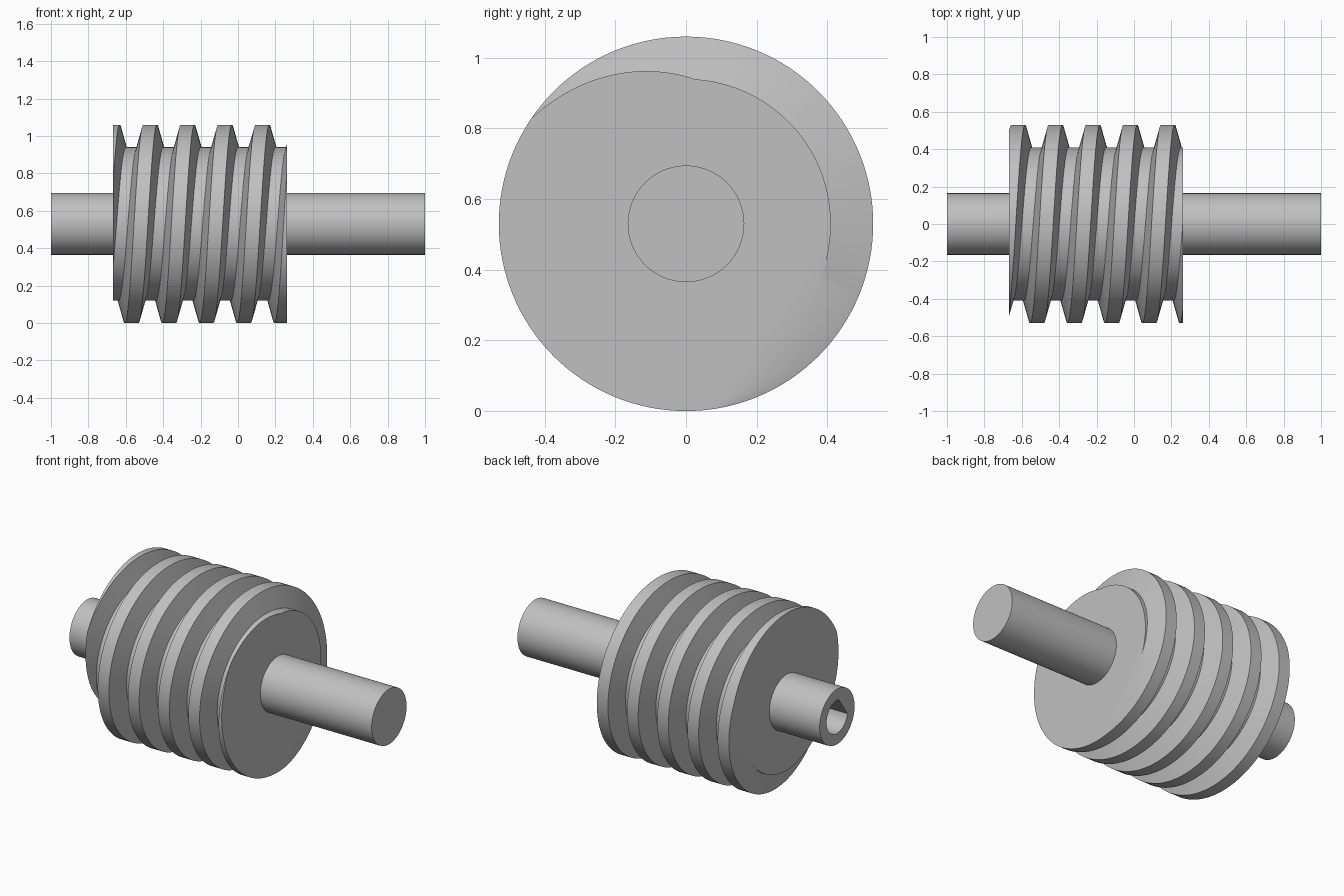
import bpy
import bmesh
from math import sin, cos, pi, radians, acos
from mathutils import Vector

if "Cube" in bpy.data.objects:
    bpy.data.objects.remove(bpy.data.objects["Cube"])

AXIS_Z = 0.53           # height of the rotation axis
TIP, ROOT = 0.53, 0.41  # thread radii
SHAFT, BORE = 0.165, 0.1
PITCH, PHASE = 0.2, 0.131
LEFT_END, RIGHT_END = -0.667, 0.263
STEPS = 128

steel = bpy.data.materials.new("steel grey")
steel.use_nodes = True
GREY = (0.53, 0.53, 0.53, 1)
steel.diffuse_color = GREY
steel.node_tree.nodes["Principled BSDF"].inputs["Base Color"].default_value = GREY


def ring_point(x, radius, angle):
    """Point around the long axis; angle runs from the top towards the back."""
    return Vector((x, radius * sin(angle), AXIS_Z + radius * cos(angle)))


def make_object(name, bm):
    bmesh.ops.recalc_face_normals(bm, faces=bm.faces)
    mesh = bpy.data.meshes.new(name)
    bm.to_mesh(mesh)
    bm.free()
    mesh.materials.append(steel)
    obj = bpy.data.objects.new(name, mesh)
    bpy.context.collection.objects.link(obj)
    return obj


def select_only(obj):
    bpy.ops.object.select_all(action="DESELECT")
    obj.select_set(True)
    bpy.context.view_layer.objects.active = obj


def smooth(obj):
    select_only(obj)
    bpy.ops.object.shade_smooth_by_angle(angle=radians(30))


def prism(name, outline, x0, x1):
    """Extrude a (radius, angle) outline along the long axis."""
    bm = bmesh.new()
    face = bm.faces.new([bm.verts.new(ring_point(x0, r, a)) for r, a in outline])
    result = bmesh.ops.extrude_face_region(bm, geom=[face], use_keep_orig=True)
    moved = [v for v in result["geom"] if isinstance(v, bmesh.types.BMVert)]
    bmesh.ops.translate(bm, verts=moved, vec=(x1 - x0, 0, 0))
    return make_object(name, bm)


# Threaded body: trapezoid tooth wound along a helix, then trimmed flat
tooth = [(-0.07, ROOT), (-0.037, TIP), (0.037, TIP), (0.07, ROOT)]
columns = [(turn * PITCH + dx, r) for turn in range(-6, 3) for dx, r in tooth]
bm = bmesh.new()
grid = []
for i in range(STEPS):
    angle = 2 * pi * i / STEPS
    shift = PHASE + PITCH * i / STEPS
    grid.append([bm.verts.new(ring_point(x + shift, r, angle)) for x, r in columns])
for i in range(STEPS):
    # the last step meets the first one a full turn further along
    here, after = grid[i], grid[(i + 1) % STEPS]
    skip = len(tooth) if i == STEPS - 1 else 0
    for j in range(len(columns) - 1 - skip):
        k = j + skip
        bm.faces.new((here[j], here[j + 1], after[k + 1], after[k]))
for x, side in ((LEFT_END, -1), (RIGHT_END, 1)):
    cut = bmesh.ops.bisect_plane(
        bm, geom=bm.verts[:] + bm.edges[:] + bm.faces[:],
        plane_co=(x, 0, 0), plane_no=(side, 0, 0), clear_outer=True)
    rim = [e for e in cut["geom_cut"] if isinstance(e, bmesh.types.BMEdge)]
    bmesh.ops.edgeloop_fill(bm, edges=rim)
body = make_object("threaded_body", bm)
smooth(body)

# Shaft through the body
circle = [(SHAFT, 2 * pi * i / 64) for i in range(64)]
shaft = prism("shaft", circle, -1, 1)

# D-shaped bore in the left end of the shaft
flat_angle = radians(-54)
half = acos(0.068 / BORE)
arc = [(BORE, flat_angle + half + (2 * pi - 2 * half) * i / 40) for i in range(41)]
cutter = prism("bore_cutter", arc, -1.1, LEFT_END)
bore = shaft.modifiers.new("bore", "BOOLEAN")
bore.operation = "DIFFERENCE"
bore.solver = "EXACT"
bore.object = cutter
select_only(shaft)
bpy.ops.object.modifier_apply(modifier=bore.name)
bpy.data.objects.remove(cutter)
smooth(shaft)
